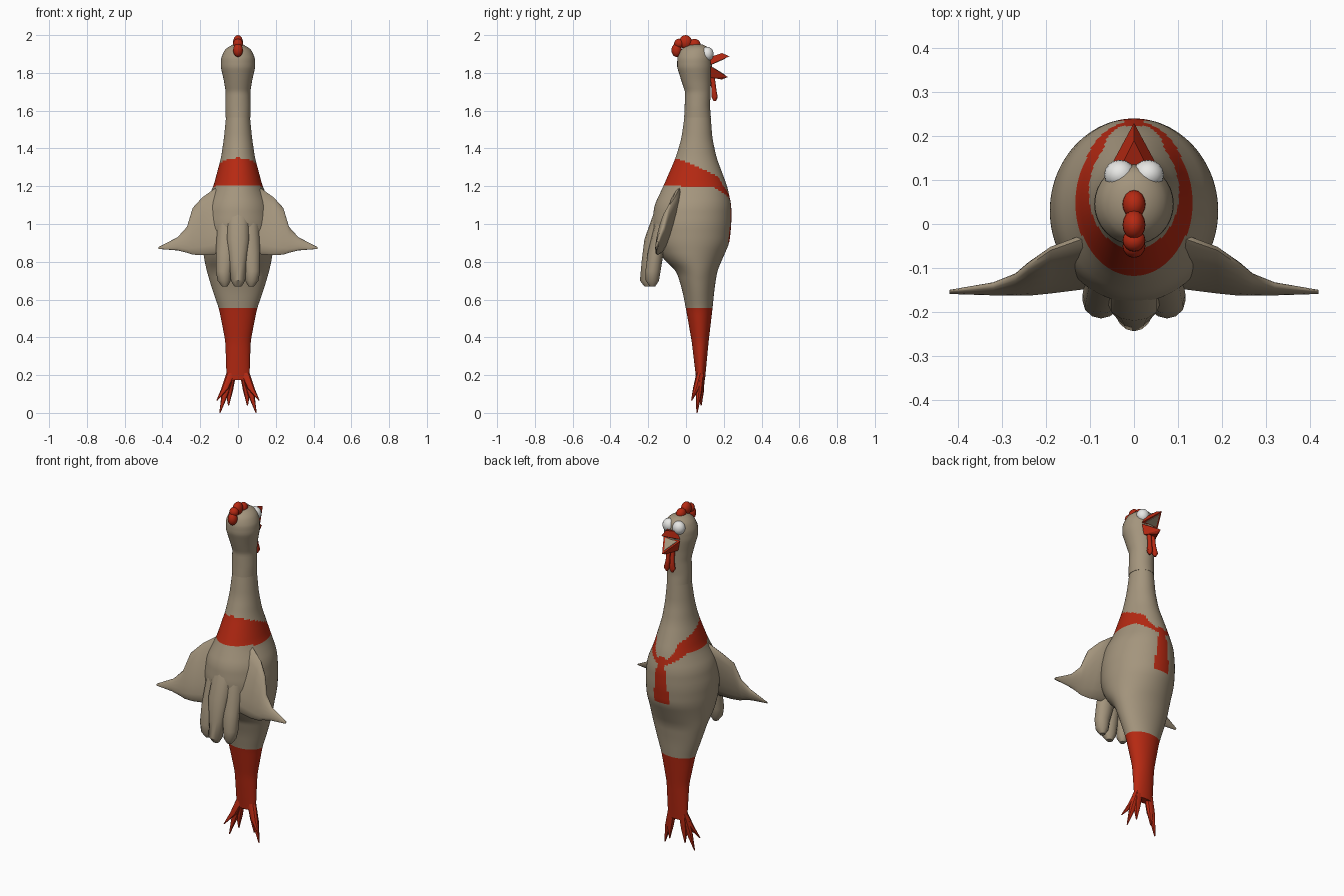
import bpy, bmesh, math
from mathutils import Vector

if "Cube" in bpy.data.objects:
    bpy.data.objects.remove(bpy.data.objects["Cube"])


def material(name, rgb):
    m = bpy.data.materials.new(name)
    m.diffuse_color = (*rgb, 1)
    m.use_nodes = True
    m.node_tree.nodes["Principled BSDF"].inputs["Base Color"].default_value = m.diffuse_color
    return m


SKIN = material("beige rubber", (0.37, 0.30, 0.205))
RED = material("red", (0.47, 0.022, 0.006))
WHITE = material("eye white", (0.8, 0.8, 0.78))


def finish(bm, name, mats, rule=None, angle=40):
    bmesh.ops.recalc_face_normals(bm, faces=bm.faces)
    if rule:
        for f in bm.faces:
            f.material_index = rule(f.calc_center_median())
    me = bpy.data.meshes.new(name)
    bm.to_mesh(me)
    bm.free()
    ob = bpy.data.objects.new(name, me)
    bpy.context.collection.objects.link(ob)
    for m in mats:
        me.materials.append(m)
    bpy.ops.object.select_all(action='DESELECT')
    ob.select_set(True)
    bpy.context.view_layer.objects.active = ob
    bpy.ops.object.shade_smooth_by_angle(angle=math.radians(angle))
    return ob


def loft(name, rings, mats, rule=None, angle=40):
    """Skin a list of closed point rings and cap both ends."""
    bm = bmesh.new()
    vs = [[bm.verts.new(p) for p in r] for r in rings]
    n = len(vs[0])
    for a, b in zip(vs, vs[1:]):
        for i in range(n):
            j = (i + 1) % n
            bm.faces.new((a[i], a[j], b[j], b[i]))
    bm.faces.new(vs[0])
    bm.faces.new(vs[-1])
    return finish(bm, name, mats, rule, angle)


def ellipse(x, y, z, rx, ry, n):
    return [(x + rx * math.sin(2 * math.pi * i / n),
             y + ry * math.cos(2 * math.pi * i / n), z) for i in range(n)]


def column(name, stations, mat, n=12):
    return loft(name, [ellipse(*s, n) for s in stations], [mat])


def blob(name, pos, radii, mat):
    bm = bmesh.new()
    bmesh.ops.create_uvsphere(bm, u_segments=16, v_segments=10, radius=1)
    for v in bm.verts:
        v.co = Vector(p + c * r for p, c, r in zip(pos, v.co, radii))
    return finish(bm, name, [mat])


def hull(name, pts, mat):
    bm = bmesh.new()
    for p in pts:
        bm.verts.new(p)
    bmesh.ops.convex_hull(bm, input=bm.verts)
    return finish(bm, name, [mat], angle=30)


def lookup(table, z):
    if z <= table[0][0]:
        return table[0][1:]
    for a, b in zip(table, table[1:]):
        if z <= b[0]:
            t = (z - a[0]) / (b[0] - a[0])
            return [p + (q - p) * t for p, q in zip(a[1:], b[1:])]
    return table[-1][1:]


def profile_rings(table, z0, step, count, blur, n):
    """Rings from a (z, half width, y min, y max) table, slightly smoothed."""
    rings = []
    for k in range(count):
        z = z0 + k * step
        s = [lookup(table, z + d) for d in (-blur, 0, blur)]
        w, lo, hi = (sum(c) / 3 for c in zip(*s))
        rings.append(ellipse(0, (lo + hi) / 2, z, w, (hi - lo) / 2, n))
    return rings


# Body, neck and fused legs
BODY = [(.17, .06, .055, .10), (.38, .067, .03, .12), (.55, .10, 0, .14),
        (.65, .135, -.02, .15), (.75, .165, -.05, .165), (.82, .18, -.125, .195),
        (.90, .19, -.17, .23), (1.0, .192, -.18, .24), (1.1, .177, -.167, .24),
        (1.2, .13, -.12, .218), (1.35, .09, -.055, .162), (1.45, .075, -.025, .14),
        (1.6, .06, -.003, .128)]
BAND_TOP = [(-.1, 1.365), (-.055, 1.35), (.07, 1.30), (.17, 1.25), (.22, 1.165), (.26, 1.14)]
BAND_LOW = [(-.2, 1.21), (.15, 1.19), (.2, 1.165), (.235, 1.13)]


def body_color(c):
    if c.z < .555:                                            # red legs
        return 1
    if lookup(BAND_LOW, c.y)[0] < c.z < lookup(BAND_TOP, c.y)[0]:  # neck band
        return 1
    if c.y > .1 and .9 < c.z < 1.17:                          # hanging tie
        return int(abs(c.x) < .02 + (1.17 - c.z) * .13)
    return 0


loft("body", profile_rings(BODY, .175, .01, 141, .02, 96), [SKIN, RED], body_color)

# Head
HEAD = [(1.56, .066, -.01, .132), (1.62, .067, -.007, .127), (1.7, .065, -.005, .13),
        (1.76, .075, -.025, .132), (1.83, .091, -.047, .137), (1.88, .089, -.046, .137),
        (1.92, .072, -.03, .13), (1.94, .05, -.005, .115), (1.95, .02, .03, .08)]
loft("head", profile_rings(HEAD, 1.565, .0128, 31, .006, 32), [SKIN])

# Comb
for i, (y, z, ry, rz) in enumerate([(-.05, 1.92, .027, .036), (-.037, 1.955, .026, .026),
                                    (-.002, 1.963, .034, .037), (.045, 1.95, .032, .03)]):
    blob(f"comb_lobe_{i}", (0, y, z), (.026, ry, rz), RED)

# Open beak with pale lining
UPPER = [(-.054, .13, 1.843), (.054, .13, 1.843), (0, .23, 1.888)]
LOWER = [(-.054, .13, 1.835), (.054, .13, 1.835), (0, .222, 1.778)]
hull("upper_beak", UPPER + [(-.03, .13, 1.885), (.03, .13, 1.885), (0, .19, 1.905)], RED)
hull("lower_beak", LOWER + [(-.04, .13, 1.775), (.04, .13, 1.775), (0, .19, 1.765)], RED)
for name, tri, dz in (("upper_mouth_lining", UPPER, -.003), ("lower_mouth_lining", LOWER, .003)):
    mid = sum((Vector(p) for p in tri), Vector()) / 3
    flat = [mid + (Vector(p) - mid) * .7 for p in tri]
    hull(name, flat + [p + Vector((0, 0, dz)) for p in flat], SKIN)

# Wings: flattened sections running out to the tip
WING = [(.05, 1.2, -.05, .86, -.14, .035), (.12, 1.19, -.035, .84, -.14, .035),
        (.19, 1.14, -.06, .835, -.15, .03), (.24, 1.085, -.095, .838, -.155, .024),
        (.27, .985, -.12, .848, -.155, .018), (.32, .93, -.14, .86, -.155, .013),
        (.42, .878, -.152, .868, -.157, .004)]

for side, s in (("left", -1), ("right", 1)):
    rings = []
    for x, zt, yt, zb, yb, th in WING:
        ring = []
        for i in range(16):
            a = 2 * math.pi * i / 16
            u = (1 - math.cos(a)) / 2
            ring.append((s * x, yt + (yb - yt) * u + th * math.sin(a), zt + (zb - zt) * u))
        rings.append(ring)
    loft(f"{side}_wing", rings, [SKIN], angle=60)

    # Eye and wattle
    blob(f"{side}_eye", (s * .032, .112, 1.9), (.036, .034, .038), WHITE)
    column(f"{side}_wattle", [(s * .012, .14, 1.78, .012, .012), (s * .014, .148, 1.71, .012, .013),
                              (s * .018, .152, 1.67, .017, .016), (s * .018, .152, 1.65, .006, .006)], RED)

    # Side tail feather
    column(f"{side}_tail_feather", [(s * .05, -.12, 1.02, .06, .04), (s * .065, -.16, .85, .052, .042),
                                    (s * .075, -.175, .75, .042, .04), (s * .073, -.178, .7, .035, .035),
                                    (s * .07, -.178, .67, .015, .015)], SKIN)

    # Foot with three pointed toes
    for toe, kx, kz, tx, ty, tz in (("outer", .068, .13, .112, .03, .065),
                                    ("middle", .066, .11, .096, .058, 0),
                                    ("inner", .046, .12, .05, .08, .04)):
        column(f"{side}_{toe}_toe", [(s * .034, .077, .215, .026, .021),
                                     (s * kx, (.078 + ty) / 2, kz, .02, .017),
                                     (s * tx, ty, tz, .003, .003)], RED, 8)

# Middle tail feather
column("middle_tail_feather", [(0, -.13, 1.06, .06, .04), (0, -.18, .92, .06, .04),
                               (0, -.195, .8, .045, .04), (0, -.207, .7, .038, .037),
                               (0, -.203, .668, .018, .016)], SKIN)
